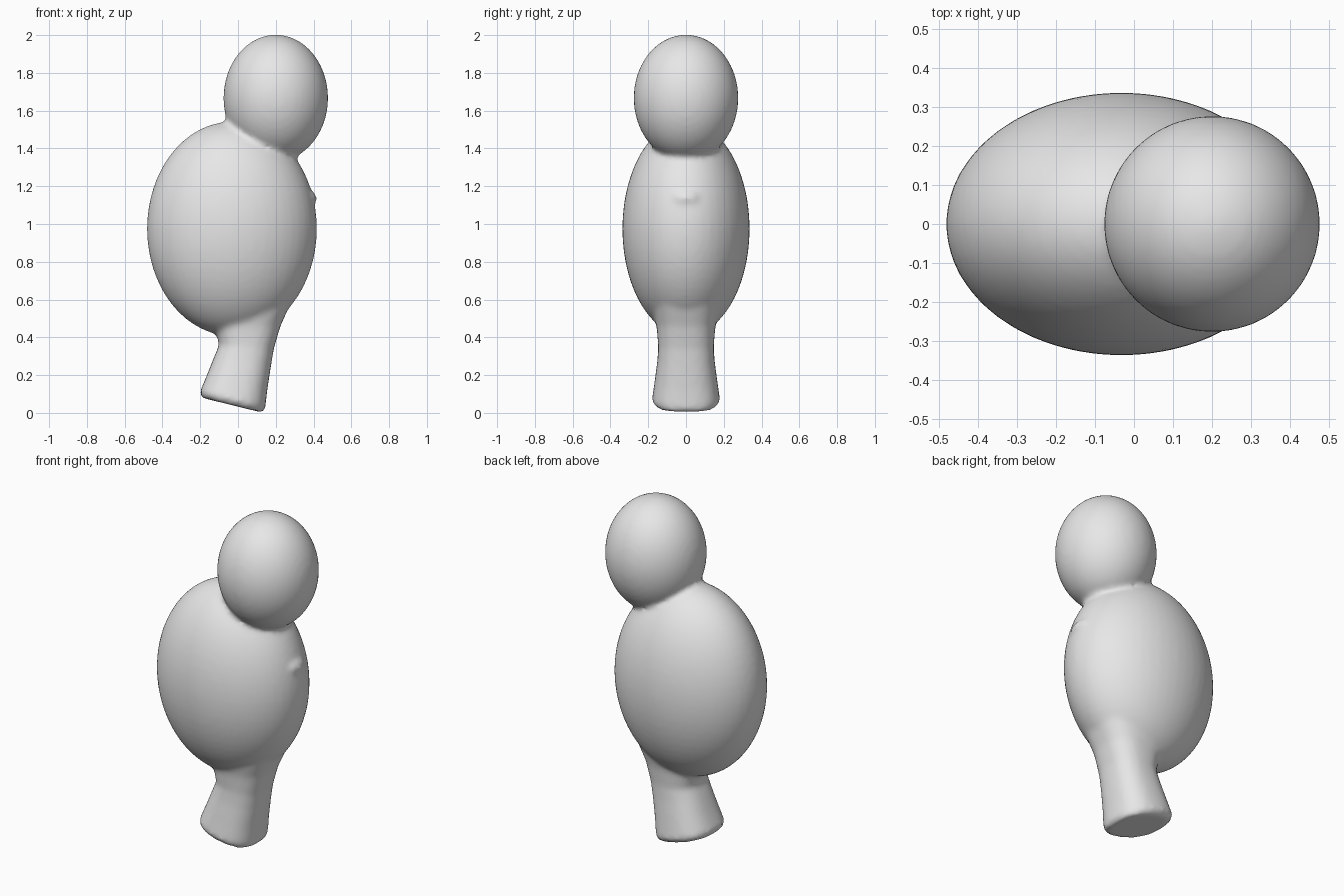
import bpy
import bmesh
import math

cube = bpy.data.objects.get("Cube")
if cube:
    bpy.data.objects.remove(cube, do_unlink=True)

clay = bpy.data.materials.new("light grey clay")
clay.use_nodes = True
clay.diffuse_color = (0.8, 0.8, 0.8, 1)
clay.node_tree.nodes["Principled BSDF"].inputs["Base Color"].default_value = (0.8, 0.8, 0.8, 1)


def ellipsoid(name, centre, radii):
    bpy.ops.mesh.primitive_uv_sphere_add(segments=48, ring_count=32, radius=1, location=centre)
    part = bpy.context.object
    part.name = name
    part.scale = radii
    return part


def loft(name, rings, sides=32):
    """Skin rounded sections given as left x, left z, right x, right z, half depth."""
    bm = bmesh.new()
    loops = []
    for xl, zl, xr, zr, depth in rings:
        loop = []
        for i in range(sides):
            a = 2 * math.pi * i / sides
            c, s = math.cos(a), math.sin(a)
            u = math.copysign(abs(c) ** 0.8, c)
            v = math.copysign(abs(s) ** 0.8, s)
            t = (u + 1) / 2
            loop.append(bm.verts.new((xl + (xr - xl) * t, v * depth, zl + (zr - zl) * t)))
        loops.append(loop)
    for low, high in zip(loops, loops[1:]):
        for i in range(sides):
            j = (i + 1) % sides
            bm.faces.new((low[i], low[j], high[j], high[i]))
    bm.faces.new(loops[0])
    bm.faces.new(loops[-1])
    bmesh.ops.recalc_face_normals(bm, faces=bm.faces)
    mesh = bpy.data.meshes.new(name)
    bm.to_mesh(mesh)
    bm.free()
    part = bpy.data.objects.new(name, mesh)
    bpy.context.collection.objects.link(part)
    return part


# Egg-shaped body, round head and a small breast bump
body = ellipsoid("bird_body", (-0.032, 0, 0.975), (0.45, 0.337, 0.567))
head = ellipsoid("head", (0.2, 0, 1.667), (0.277, 0.277, 0.335))
bump = ellipsoid("breast_bump", (0.365, 0, 1.135), (0.052, 0.08, 0.045))

# Flared tail with a slanted end
tail = loft("tail", [
    (-0.19, 0.08, 0.135, 0.0, 0.16),
    (-0.203, 0.11, 0.145, 0.03, 0.18),
    (-0.165, 0.2, 0.155, 0.12, 0.167),
    (-0.125, 0.3, 0.175, 0.25, 0.152),
    (-0.1, 0.36, 0.19, 0.34, 0.147),
    (-0.12, 0.44, 0.225, 0.46, 0.155),
    (-0.15, 0.55, 0.275, 0.57, 0.18),
    (-0.1, 0.75, 0.28, 0.75, 0.2),
])

# Fuse the parts into one softly blended skin
bpy.ops.object.select_all(action="DESELECT")
for part in (body, head, bump, tail):
    part.select_set(True)
bpy.context.view_layer.objects.active = body
bpy.ops.object.join()
bpy.ops.object.transform_apply(location=True, rotation=True, scale=True)
body.data.materials.clear()
body.data.materials.append(clay)

remesh = body.modifiers.new("fuse", "REMESH")
remesh.mode = "VOXEL"
remesh.voxel_size = 0.016
remesh.use_smooth_shade = True
soften = body.modifiers.new("soften", "SMOOTH")
soften.factor = 0.5
soften.iterations = 5
